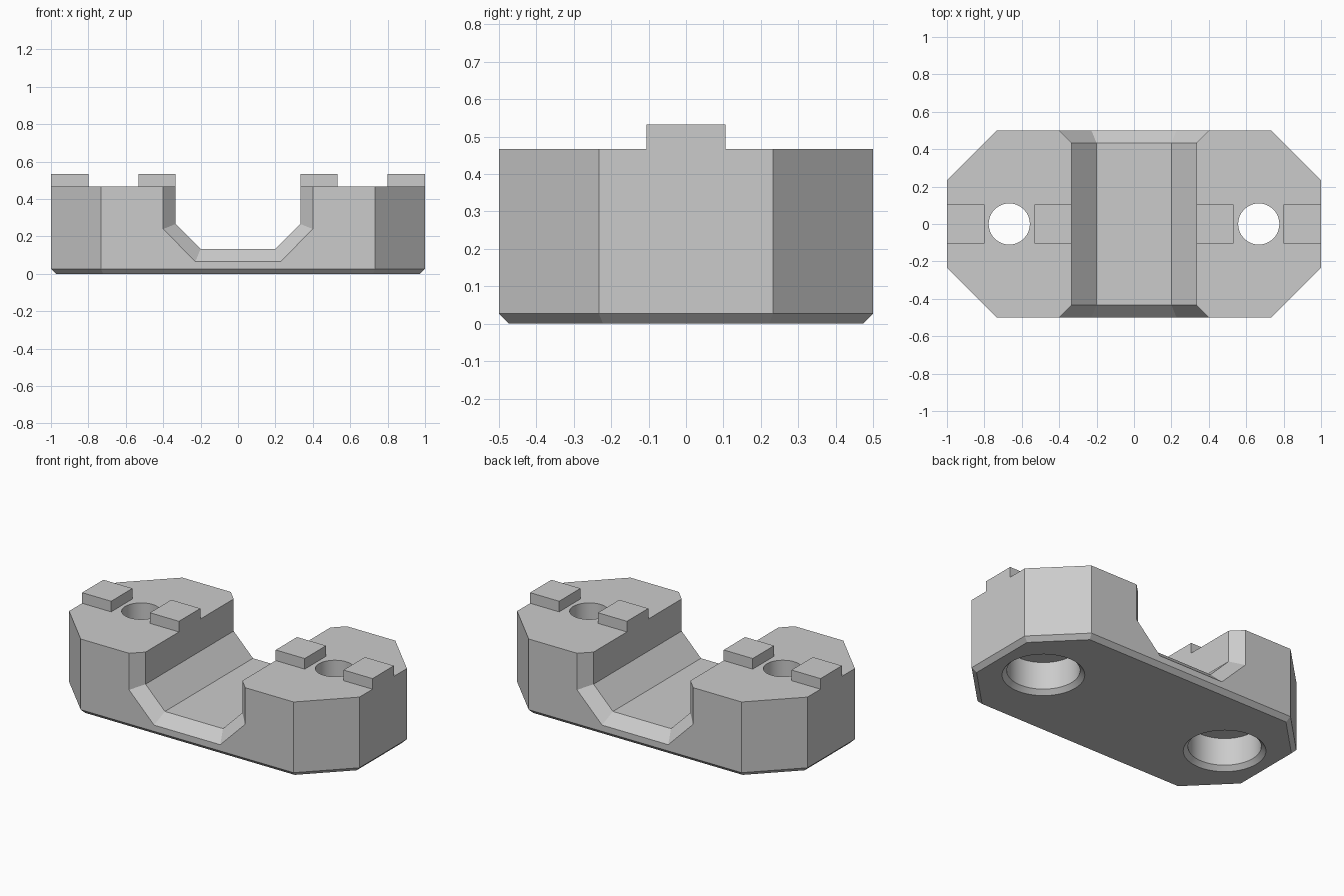
import bpy, bmesh
from math import cos, sin, pi, radians

cube = bpy.data.objects.get("Cube")
if cube:
    bpy.data.objects.remove(cube, do_unlink=True)

# One plain grey material
grey = bpy.data.materials.new("plain grey")
grey.use_nodes = True
colour = (0.6, 0.6, 0.6, 1)
grey.diffuse_color = colour
grey.node_tree.nodes["Principled BSDF"].inputs["Base Color"].default_value = colour


def loft(name, rings):
    """Skin a solid through matching closed rings and cap both ends."""
    bm = bmesh.new()
    loops = [[bm.verts.new(p) for p in ring] for ring in rings]
    n = len(loops[0])
    for a, b in zip(loops, loops[1:]):
        for i in range(n):
            j = (i + 1) % n
            bm.faces.new((a[i], a[j], b[j], b[i]))
    bm.faces.new(loops[0])
    bm.faces.new(loops[-1])
    bmesh.ops.recalc_face_normals(bm, faces=bm.faces)
    mesh = bpy.data.meshes.new(name)
    bm.to_mesh(mesh)
    bm.free()
    mesh.materials.append(grey)
    ob = bpy.data.objects.new(name, mesh)
    bpy.context.collection.objects.link(ob)
    return ob


def octagon(z, inset):
    k = inset * 0.414
    quarter = [(1 - inset, 0.233 - k), (0.733 - k, 0.5 - inset)]
    half = quarter + [(-x, y) for x, y in reversed(quarter)]
    return [(x, y, z) for x, y in half + [(-x, -y) for x, y in half]]


def channel(y, grow):
    side = [(0.333 + grow, 0.6),
            (0.333 + grow, 0.267 - 0.414 * grow),
            (0.2 + 0.414 * grow, 0.133 - grow)]
    return [(x, y, z) for x, z in side + [(-x, z) for x, z in reversed(side)]]


def circle(x, z, r, n=64):
    return [(x + r * cos(2 * pi * i / n), r * sin(2 * pi * i / n), z) for i in range(n)]


# Clamp body with a bevelled bottom edge
body = loft("clamp_body", [octagon(0, 0.027), octagon(0.027, 0), octagon(0.467, 0)])

# Cross channel with flared mouths
cutters = [loft("channel_cutter", [channel(-0.52, 0.087), channel(-0.433, 0),
                                   channel(0.433, 0), channel(0.52, 0.087)])]

# Stepped screw holes, wide and bevelled underneath
hole = [(-0.02, 0.253), (0.027, 0.207), (0.2, 0.207), (0.2, 0.11), (0.6, 0.11)]
for side, x in (("left", 0.667), ("right", -0.667)):
    cutters.append(loft(side + "_hole_cutter", [circle(x, z, r) for z, r in hole]))

bpy.context.view_layer.objects.active = body
for cutter in cutters:
    cutter.hide_render = True
    mod = body.modifiers.new(cutter.name, "BOOLEAN")
    mod.operation = "DIFFERENCE"
    mod.solver = "EXACT"
    mod.object = cutter
    bpy.ops.object.modifier_apply(modifier=mod.name)
    bpy.data.objects.remove(cutter, do_unlink=True)

bpy.ops.object.select_all(action="DESELECT")
body.select_set(True)
bpy.ops.object.shade_smooth_by_angle(angle=radians(25))

# Locating tabs on the top
for side, s in (("left", 1), ("right", -1)):
    for place, x0, x1 in (("inner", 0.333, 0.533), ("outer", 0.8, 1.0)):
        loft(f"{side}_{place}_tab",
             [[(s * x0, -0.105, z), (s * x1, -0.105, z),
               (s * x1, 0.105, z), (s * x0, 0.105, z)] for z in (0.467, 0.533)])
